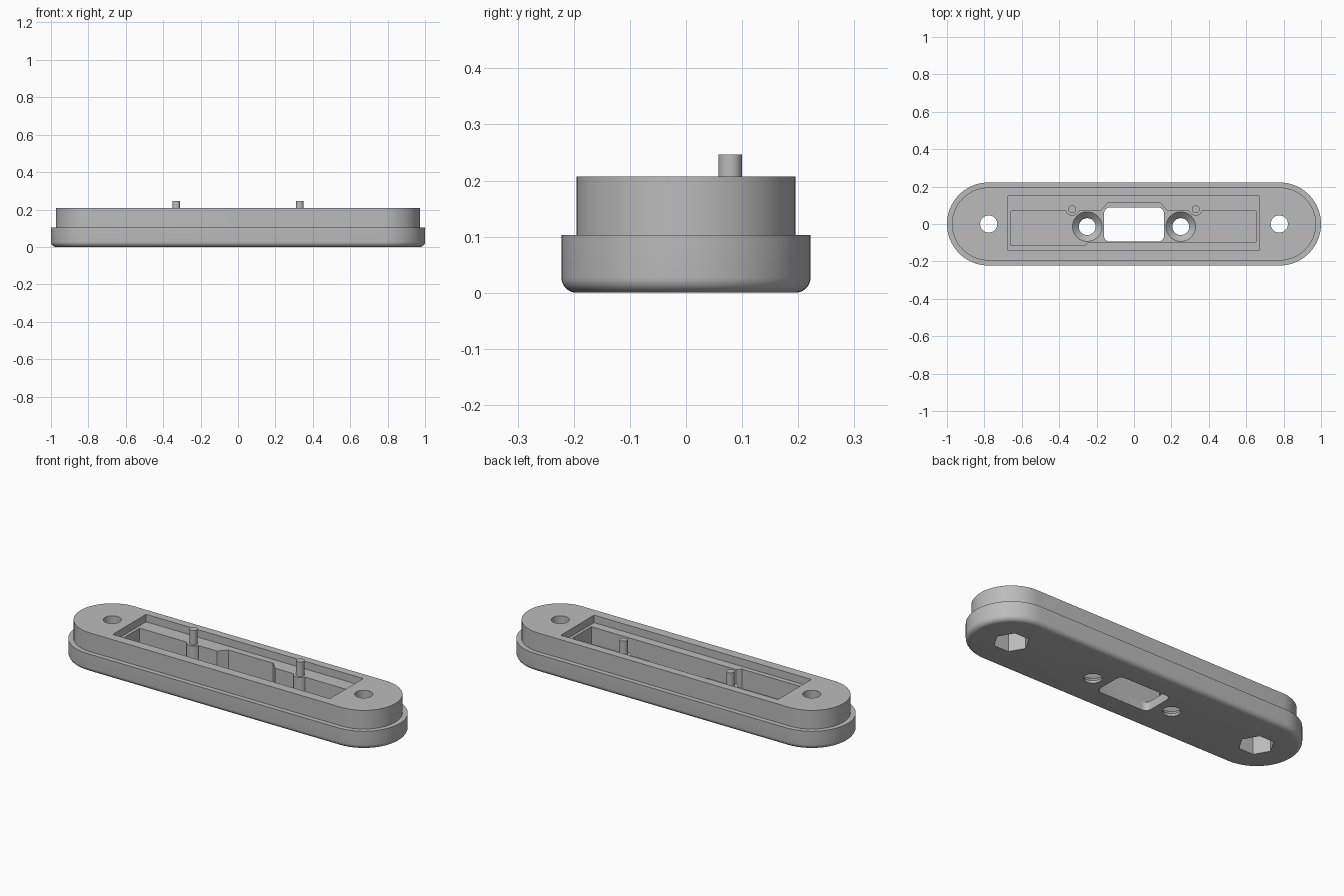
import bpy
import bmesh
from math import sin, cos, pi, radians

if "Cube" in bpy.data.objects:
    bpy.data.objects.remove(bpy.data.objects["Cube"], do_unlink=True)

grey = bpy.data.materials.new("light_grey")
grey.use_nodes = True
COLOUR = (0.5, 0.5, 0.5, 1)
grey.diffuse_color = COLOUR
grey.node_tree.nodes["Principled BSDF"].inputs["Base Color"].default_value = COLOUR


def arc(cx, cy, r, start, end, steps):
    """Points along an arc, angles in degrees."""
    angles = [radians(start + (end - start) * i / steps) for i in range(steps + 1)]
    return [(cx + r * cos(a), cy + r * sin(a)) for a in angles]


def circle(cx, cy, r, sides=40):
    return arc(cx, cy, r, 0, 360, sides)[:-1]


def stadium(half_length, half_width):
    c = half_length - half_width
    return arc(c, 0, half_width, -90, 90, 32) + arc(-c, 0, half_width, 90, 270, 32)


def rounded_rect(x0, x1, y0, y1, r):
    return (arc(x1 - r, y0 + r, r, -90, 0, 6) + arc(x1 - r, y1 - r, r, 0, 90, 6)
            + arc(x0 + r, y1 - r, r, 90, 180, 6) + arc(x0 + r, y0 + r, r, 180, 270, 6))


def loft(name, layers):
    """Closed solid through (outline, z) layers with equal point counts."""
    bm = bmesh.new()
    rings = [[bm.verts.new((x, y, z)) for x, y in pts] for pts, z in layers]
    n = len(rings[0])
    for low, high in zip(rings, rings[1:]):
        for i in range(n):
            j = (i + 1) % n
            bm.faces.new((low[i], low[j], high[j], high[i]))
    bm.faces.new(rings[0][::-1])
    bm.faces.new(rings[-1])
    bmesh.ops.recalc_face_normals(bm, faces=bm.faces)
    mesh = bpy.data.meshes.new(name)
    bm.to_mesh(mesh)
    bm.free()
    mesh.materials.append(grey)
    obj = bpy.data.objects.new(name, mesh)
    bpy.context.collection.objects.link(obj)
    return obj


def prism(name, pts, z0, z1):
    return loft(name, [(pts, z0), (pts, z1)])


# Stepped body with a rounded lower edge
TOP, STEP, LEDGE, FLOOR = 0.207, 0.103, 0.165, 0.048
ROUND = 0.027
layers = []
for i in range(9):
    a = i / 8 * pi / 2
    inset = ROUND * (1 - sin(a))
    layers.append((stadium(1 - inset, 0.222 - inset), ROUND * (1 - cos(a))))
layers += [(stadium(1, 0.222), STEP), (stadium(0.973, 0.195), STEP),
           (stadium(0.973, 0.195), TOP)]
body = loft("body", layers)

# Shallow recess for the circuit board
PEG_X, PEG_Y = 0.33, 0.083
recess = [(-0.674, -0.143), (0.668, -0.143), (0.668, 0.151), (-0.674, 0.151)]
cutters = [prism("recess_cutter", recess, LEDGE, 0.3)]

# Deep pocket, stepping around the peg bosses and the connector
pocket = [(-0.657, -0.116), (-0.265, -0.116), (-0.242, -0.095), (0.652, -0.095), (0.652, 0.07)]
pocket += arc(PEG_X, PEG_Y, 0.038, -20, -160, 14)
pocket += [(0.18, 0.07), (0.138, 0.114), (-0.138, 0.114), (-0.18, 0.07)]
pocket += arc(-PEG_X, PEG_Y, 0.038, -20, -160, 14)
pocket += [(-0.657, 0.07)]
cutters.append(prism("pocket_cutter", pocket, FLOOR, 0.28))

# Connector opening through the floor
cutters.append(prism("connector_cutter",
                     rounded_rect(-0.16, 0.16, -0.094, 0.088, 0.03), -0.1, 0.1))

for side in (-1, 1):
    # Countersunk screw holes
    x, y = side * 0.25, -0.014
    cutters.append(loft("countersink_cutter", [
        (circle(x, y, 0.045), -0.1), (circle(x, y, 0.045), 0.013),
        (circle(x, y, 0.079), FLOOR - 0.001), (circle(x, y, 0.079), 0.08)]))
    # Mounting holes with hexagonal nut pockets underneath
    cutters.append(prism("mounting_cutter", circle(side * 0.777, 0, 0.046), -0.1, 0.3))
    cutters.append(prism("nut_cutter", circle(side * 0.777, 0, 0.09, 6), -0.1, 0.11))

for cutter in cutters:
    mod = body.modifiers.new(cutter.name, "BOOLEAN")
    mod.operation = "DIFFERENCE"
    mod.solver = "EXACT"
    mod.object = cutter

# Bake the cuts and discard the cutters
bpy.context.view_layer.update()
evaluated = body.evaluated_get(bpy.context.evaluated_depsgraph_get())
cut_mesh = bpy.data.meshes.new_from_object(evaluated)
body.modifiers.clear()
body.data = cut_mesh
for cutter in cutters:
    bpy.data.objects.remove(cutter, do_unlink=True)

# Locating pegs on the ledge
parts = [body]
for side, label in ((-1, "right"), (1, "left")):
    parts.append(prism(label + "_peg", circle(side * PEG_X, PEG_Y - 0.004, 0.021, 32),
                       LEDGE - 0.01, 0.246))

# Smooth curved walls, keep edges sharp
for obj in parts:
    bpy.ops.object.select_all(action="DESELECT")
    obj.select_set(True)
    bpy.context.view_layer.objects.active = obj
    bpy.ops.object.shade_smooth_by_angle(angle=radians(30))
